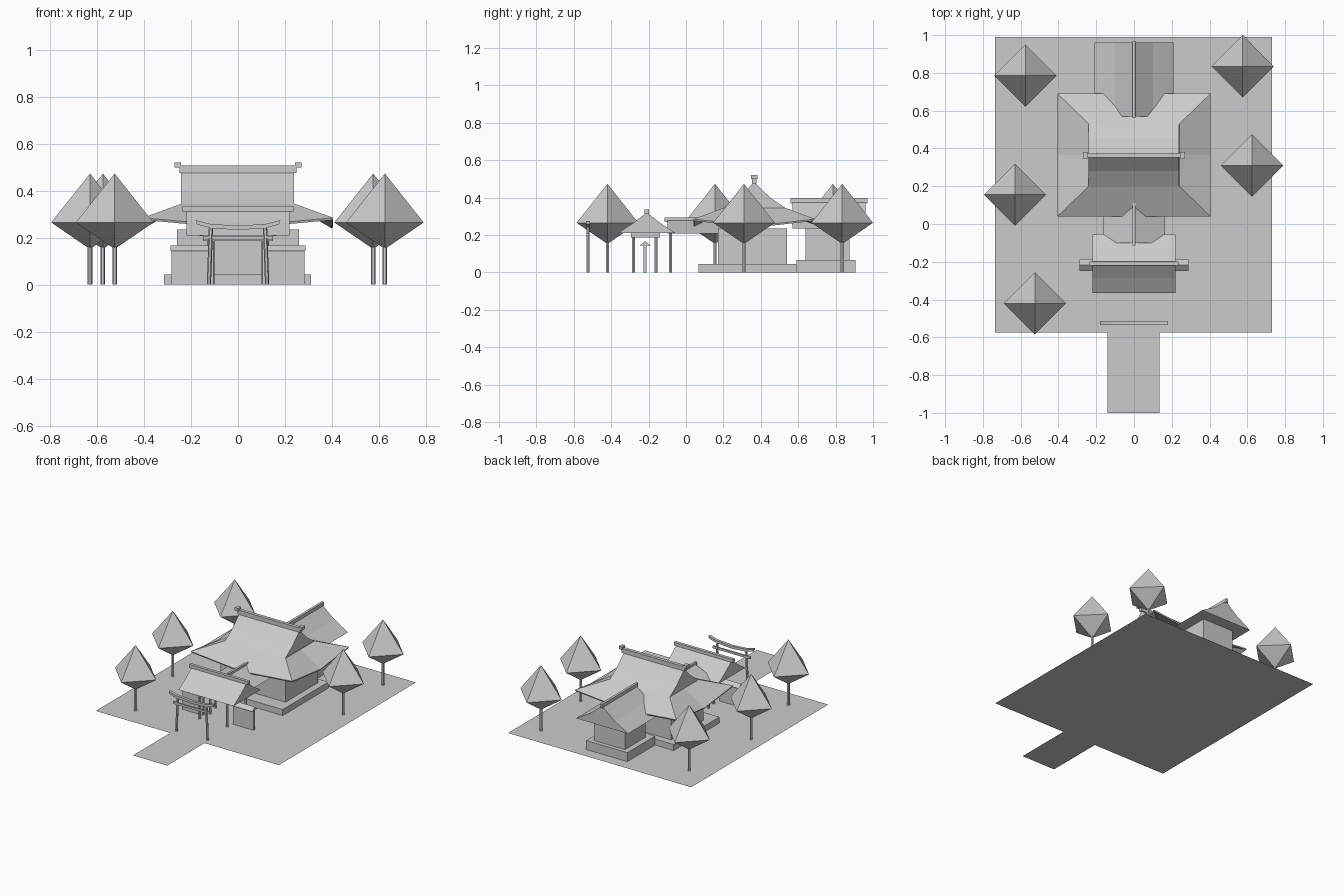
import bpy, bmesh, math
from mathutils import Vector

cube = bpy.data.objects.get("Cube")
if cube:
    bpy.data.objects.remove(cube, do_unlink=True)

grey = bpy.data.materials.new("light_grey")
grey.use_nodes = True
colour = (0.6, 0.6, 0.6, 1)
grey.diffuse_color = colour
grey.node_tree.nodes["Principled BSDF"].inputs["Base Color"].default_value = colour


def mesh_object(name, verts, faces, fix_normals=True):
    mesh = bpy.data.meshes.new(name)
    mesh.from_pydata(verts, [], faces)
    if fix_normals:
        bm = bmesh.new()
        bm.from_mesh(mesh)
        bmesh.ops.recalc_face_normals(bm, faces=bm.faces)
        bm.to_mesh(mesh)
        bm.free()
    mesh.materials.append(grey)
    obj = bpy.data.objects.new(name, mesh)
    bpy.context.collection.objects.link(obj)
    return obj


def extrude(name, outline, axis, start, end):
    """Closed prism: outline of (across, z) points pushed along x or y."""
    n = len(outline)
    verts = [(t, a, z) if axis == "x" else (a, t, z)
             for t in (start, end) for a, z in outline]
    faces = [tuple(range(n)), tuple(range(n, 2 * n))]
    faces += [(i, (i + 1) % n, n + (i + 1) % n, n + i) for i in range(n)]
    return mesh_object(name, verts, faces)


def box(name, x0, x1, y0, y1, z0, z1):
    return extrude(name, [(y0, z0), (y1, z0), (y1, z1), (y0, z1)], "x", x0, x1)


def gable(name, axis, centre, half_profile, start, end):
    """Gable roof from a ridge-to-eave half profile, mirrored about its centre."""
    right = [(centre + d, z) for d, z in half_profile]
    left = [(centre - d, z) for d, z in reversed(half_profile[1:])]
    return extrude(name, right + left, axis, start, end)


def post(name, base, top, radius, sides=6):
    base, top = Vector(base), Vector(top)
    ring = [Vector((math.cos(a), math.sin(a), 0)) * radius
            for a in (math.tau * i / sides for i in range(sides))]
    verts = [p + r for p in (base, top) for r in ring]
    faces = [tuple(range(sides)), tuple(range(sides, 2 * sides))]
    faces += [(i, (i + 1) % sides, sides + (i + 1) % sides, sides + i) for i in range(sides)]
    return mesh_object(name, verts, faces)


# Ground and approach path
def slab(name, x0, x1, y0, y1):
    mesh_object(name, [(x0, y0, 0), (x1, y0, 0), (x1, y1, 0), (x0, y1, 0)],
                [(0, 1, 2, 3)], False)


slab("ground", -0.735, 0.73, -0.575, 0.99)
slab("path", -0.14, 0.135, -1.0, -0.575)

# Trees: four-sided double pyramids on thin trunks
trees = [(-0.575, 0.785), (0.575, 0.835), (0.625, 0.31), (-0.63, 0.155), (-0.525, -0.42)]
R = 0.165
for x, y in trees:
    post("tree_trunk", (x, y, 0), (x, y, 0.18), 0.01)
    verts = [(x + R, y, 0.265), (x, y + R, 0.265), (x - R, y, 0.265), (x, y - R, 0.265),
             (x, y, 0.473), (x, y, 0.152)]
    mesh_object("tree_crown", verts,
                [(i, (i + 1) % 4, tip) for i in range(4) for tip in (4, 5)])

# Main hall
HALL_Y = 0.365
box("hall_base", -0.315, 0.31, 0.068, 0.59, 0, 0.044)
box("hall_walls", -0.26, 0.26, 0.172, 0.54, 0.044, 0.235)
gable("hall_upper_roof", "x", HALL_Y,
      [(0, 0.482), (0.03, 0.453), (0.085, 0.40), (0.165, 0.345)], -0.242, 0.238)
box("hall_ridge", -0.25, 0.25, HALL_Y - 0.012, HALL_Y + 0.012, 0.475, 0.507)
for s in (-1, 1):
    box("hall_ridge_cap", s * 0.243, s * 0.27, HALL_Y - 0.017, HALL_Y + 0.017, 0.498, 0.52)

# Hall roof skirt: hipped ring whose eaves dip between raised corners
directions = [(1, 0), (1, 1), (0, 1), (-1, 1), (-1, 0), (-1, -1), (0, -1), (1, -1)]


def ring(hx, hy, z_corner, z_mid):
    return [(sx * hx, HALL_Y + sy * hy, z_corner if sx and sy else z_mid)
            for sx, sy in directions]


skirt = mesh_object("hall_skirt_roof",
                    ring(0.24, 0.165, 0.345, 0.345) + ring(0.405, 0.325, 0.285, 0.248),
                    [(i, 8 + i, 8 + (i + 1) % 8, (i + 1) % 8) for i in range(8)], False)
solid = skirt.modifiers.new("thickness", "SOLIDIFY")
solid.thickness = 0.01
solid.offset = -1

# Rear sanctuary
box("sanctuary_base", -0.165, 0.165, 0.59, 0.905, 0, 0.065)
box("sanctuary_walls", -0.125, 0.125, 0.64, 0.875, 0.065, 0.24)
gable("sanctuary_roof", "y", 0, [(0, 0.38), (0.1, 0.298), (0.208, 0.235)], 0.57, 0.96)
box("sanctuary_ridge", -0.009, 0.009, 0.56, 0.97, 0.368, 0.397)

# Porch in front of the hall
gable("porch_roof", "y", 0, [(0, 0.28), (0.165, 0.208)], -0.1, 0.2)
box("porch_ridge", -0.008, 0.008, -0.115, 0.13, 0.27, 0.292)

# Gatehouse
GATE_Y = -0.21
gable("gate_roof", "x", GATE_Y, [(0, 0.32), (0.075, 0.262), (0.155, 0.21)], -0.22, 0.22)
box("gate_ridge", -0.236, 0.236, GATE_Y - 0.011, GATE_Y + 0.011, 0.312, 0.335)
box("gate_beam", -0.15, 0.15, -0.295, -0.14, 0.187, 0.21)

for s in (-1, 1):
    # Gate and porch posts
    for y in (-0.28, -0.16):
        post("gate_post", (s * 0.11, y, 0), (s * 0.11, y, 0.19), 0.01)
    post("porch_post", (s * 0.122, -0.083, 0), (s * 0.122, -0.083, 0.215), 0.009)
    # Low walls either side of the gate, each with a small roof
    box("gate_side_wall", s * 0.12, s * 0.283, GATE_Y - 0.018, GATE_Y - 0.002, 0, 0.15)
    gable("gate_side_wall_roof", "x", GATE_Y - 0.008,
          [(0, 0.167), (0.03, 0.143)], s * 0.115, s * 0.288)
    # Archway posts lean slightly inward
    post("archway_post", (s * 0.124, -0.525, 0), (s * 0.115, -0.525, 0.25), 0.009)

# Archway beams: curved lintel and straight tie
lintel = [(-0.18, 0.275), (-0.12, 0.259), (0, 0.251), (0.12, 0.259), (0.18, 0.275)]
lower = [(x * 0.97, z - 0.018) for x, z in reversed(lintel)]
extrude("archway_lintel", lintel + lower, "y", -0.534, -0.514)
box("archway_tie", -0.15, 0.15, -0.531, -0.518, 0.193, 0.208)
